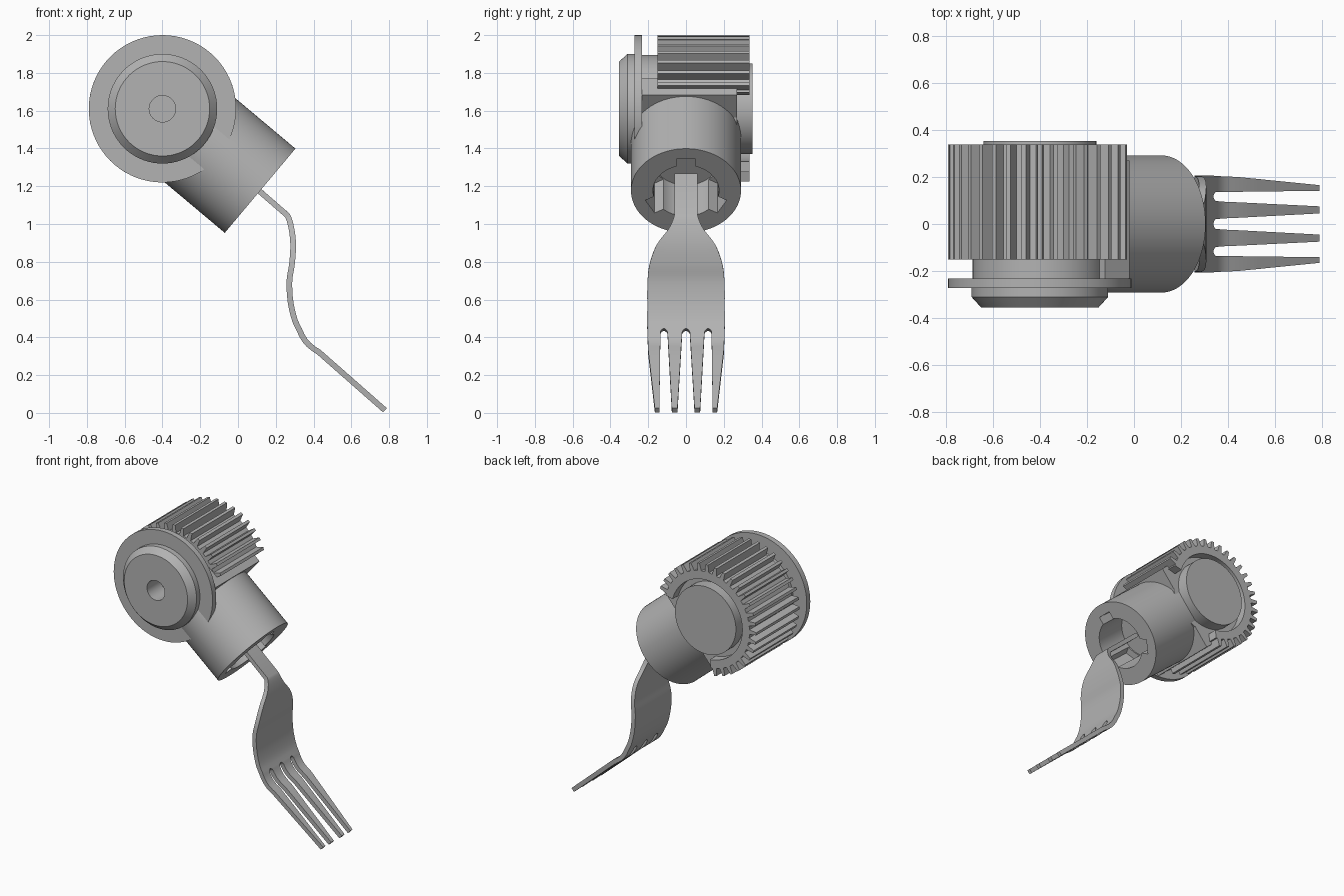
import bpy, bmesh, math
from mathutils import Matrix, Vector

cube = bpy.data.objects.get("Cube")
if cube:
    bpy.data.objects.remove(cube)

HUB = Vector((-0.40, 0, 1.61))          # centre of the round head
TILT = math.radians(40)                 # neck points down by this angle
AXIS = Vector((math.cos(TILT), 0, -math.sin(TILT)))
SIDE = Vector((math.sin(TILT), 0, math.cos(TILT)))
# Local x = across the neck, local z = along the neck
NECK = Matrix.Translation(HUB) @ Matrix((SIDE, (0, -1, 0), AXIS)).transposed().to_4x4()

grey = bpy.data.materials.new("plain grey")
grey.use_nodes = True
grey.diffuse_color = (0.45, 0.45, 0.45, 1)
grey.node_tree.nodes["Principled BSDF"].inputs["Base Color"].default_value = (0.45, 0.45, 0.45, 1)


def finish(name, bm, smooth=True):
    bmesh.ops.recalc_face_normals(bm, faces=bm.faces)
    mesh = bpy.data.meshes.new(name)
    bm.to_mesh(mesh)
    bm.free()
    mesh.materials.append(grey)
    obj = bpy.data.objects.new(name, mesh)
    bpy.context.collection.objects.link(obj)
    if smooth:
        shade(obj)
    return obj


def shade(obj):
    bpy.ops.object.select_all(action='DESELECT')
    bpy.context.view_layer.objects.active = obj
    obj.select_set(True)
    bpy.ops.object.shade_smooth_by_angle(angle=math.radians(30))


def cylinder(bm, radius, start, end, segments=72):
    place = NECK @ Matrix.Translation((0, 0, (start + end) / 2))
    bmesh.ops.create_cone(bm, cap_ends=True, segments=segments, radius1=radius,
                          radius2=radius, depth=end - start, matrix=place)


def box(bm, low, high, spin=0):
    low, high = Vector(low), Vector(high)
    place = (NECK @ Matrix.Rotation(spin, 4, 'Z') @ Matrix.Translation((low + high) / 2)
             @ Matrix.Diagonal((*(high - low), 1)))
    bmesh.ops.create_cube(bm, size=1, matrix=place)


def around(radius, angle, y):
    return HUB + Vector((radius * math.cos(angle), y, radius * math.sin(angle)))


# Head: turned core with bored front boss, flange and rear boss
profile = [(0, -0.2), (0.07, -0.2), (0.07, -0.354), (0.25, -0.354), (0.29, -0.31),
           (0.29, -0.272), (0.39, -0.272), (0.39, -0.232), (0.285, -0.232),
           (0.285, 0.27), (0.24, 0.27), (0.24, 0.352), (0, 0.352)]
bm = bmesh.new()
verts = [bm.verts.new(around(r, 0, y)) for r, y in profile]
edges = [bm.edges.new(pair) for pair in zip(verts, verts[1:])]
bmesh.ops.spin(bm, geom=verts + edges, cent=HUB, axis=(0, 1, 0),
               angle=math.tau, steps=72, use_merge=True)
bmesh.ops.remove_doubles(bm, verts=bm.verts, dist=0.0002)
finish("head_core", bm)

# Toothed ring, open where the neck leaves the head
bm = bmesh.new()
rows = []
TEETH, ROOT, TIP = 25, 0.337, 0.39
for tooth in range(TEETH):
    for offset, radius in ((0, ROOT), (2.2, ROOT), (3.6, TIP), (6.4, TIP), (7.8, ROOT), (10, ROOT)):
        if offset == 10 and tooth < TEETH - 1:
            continue
        a = math.radians(15 + 10 * tooth + offset)
        rows.append([bm.verts.new(around(r, a, y)) for r, y in
                     ((0.28, -0.15), (radius, -0.15), (radius, 0.337), (0.28, 0.337))])
for r0, r1 in zip(rows, rows[1:]):
    for i in range(4):
        j = (i + 1) % 4
        bm.faces.new((r0[i], r0[j], r1[j], r1[i]))
bm.faces.new(rows[0])
bm.faces.new(rows[-1])
finish("toothed_ring", bm)

# Block joining head and neck
bm = bmesh.new()
box(bm, (-0.3, -0.27, 0.11), (0.3, 0.25, 0.245))
finish("neck_block", bm, False)

# Neck: tube with a keyed socket
bm = bmesh.new()
cylinder(bm, 0.291, 0.2, 0.675)
neck = finish("neck_socket", bm, False)
cutters = []
bm = bmesh.new()
cylinder(bm, 0.175, 0.42, 0.8)
cutters.append(finish("bore_cutter", bm, False))
for k in range(3):
    bm = bmesh.new()
    box(bm, (0.1, -0.05, 0.43), (0.22, 0.05, 0.8), k * math.tau / 3)
    cutters.append(finish("key_cutter", bm, False))
bpy.context.view_layer.objects.active = neck
for cutter in cutters:
    cutter.hide_render = True
    mod = neck.modifiers.new("cut", 'BOOLEAN')
    mod.operation, mod.solver, mod.object = 'DIFFERENCE', 'EXACT', cutter
    bpy.ops.object.modifier_apply(modifier=mod.name)
    bpy.data.objects.remove(cutter)
shade(neck)

# Fork: a bent strip with widths, split into four tines
bend = [Vector(p) for p in (     # x, z, half width
    (0.225, 1.08, 0.06), (0.262, 1.045, 0.06), (0.283, 0.975, 0.09), (0.292, 0.89, 0.155),
    (0.286, 0.79, 0.192), (0.272, 0.69, 0.204), (0.283, 0.56, 0.205), (0.325, 0.44, 0.205),
    (0.43, 0.32, 0.2))]
stations = [Vector((0.02, 1.255, 0.06))]
for i in range(1, len(bend) - 2):
    p0, p1, p2, p3 = bend[i - 1:i + 3]
    for s in range(5):
        t = s / 5
        stations.append(0.5 * (2 * p1 + (p2 - p0) * t + (2 * p0 - 5 * p1 + 4 * p2 - p3) * t * t
                               + (3 * p1 - p0 - 3 * p2 + p3) * t ** 3))
stations.append(bend[-2])
first_tine = len(stations) - 1
a, b = bend[-2], bend[-1]
stations += [a + (b - a) * t + Vector((-0.014, -0.008, 0)) * math.sin(math.pi * t)
             for t in (0.06, 0.12, 0.2, 0.4, 0.6, 0.8, 1)]
end = Vector((0.778, 0.014, 0.165))
stations += [b.lerp(end, t) for t in (0.25, 0.5, 0.75, 1)]


def columns(index, half):
    """Tine edges across the strip, from left to right."""
    t = max(0, (a.y - stations[index].y) / (a.y - end.y))
    pinch = 1 - 0.75 * max(0, 1 - t / 0.04) ** 2
    mix = lambda root, tip: root + (tip - root) * t
    centre, outer, gap = mix(0.019, 0.045), mix(0.117, 0.108), mix(0.018, 0.033)
    right = [centre * pinch, outer - gap * pinch, outer + gap * pinch]
    if index <= first_tine:
        right = [v * half / a.z for v in right]
    right.append(half)
    return [-v for v in reversed(right)] + right


bm = bmesh.new()
grid = [[bm.verts.new((p.x, y, p.y)) for y in columns(i, p.z)] for i, p in enumerate(stations)]
for i in range(len(grid) - 1):
    for c in range(7):
        if i >= first_tine and c % 2:
            continue                     # open slot between tines
        bm.faces.new((grid[i][c], grid[i][c + 1], grid[i + 1][c + 1], grid[i + 1][c]))
fork = finish("fork", bm, False)
solid = fork.modifiers.new("thickness", 'SOLIDIFY')
solid.thickness, solid.offset = 0.03, 0
bpy.context.view_layer.objects.active = fork
bpy.ops.object.modifier_apply(modifier=solid.name)
shade(fork)
